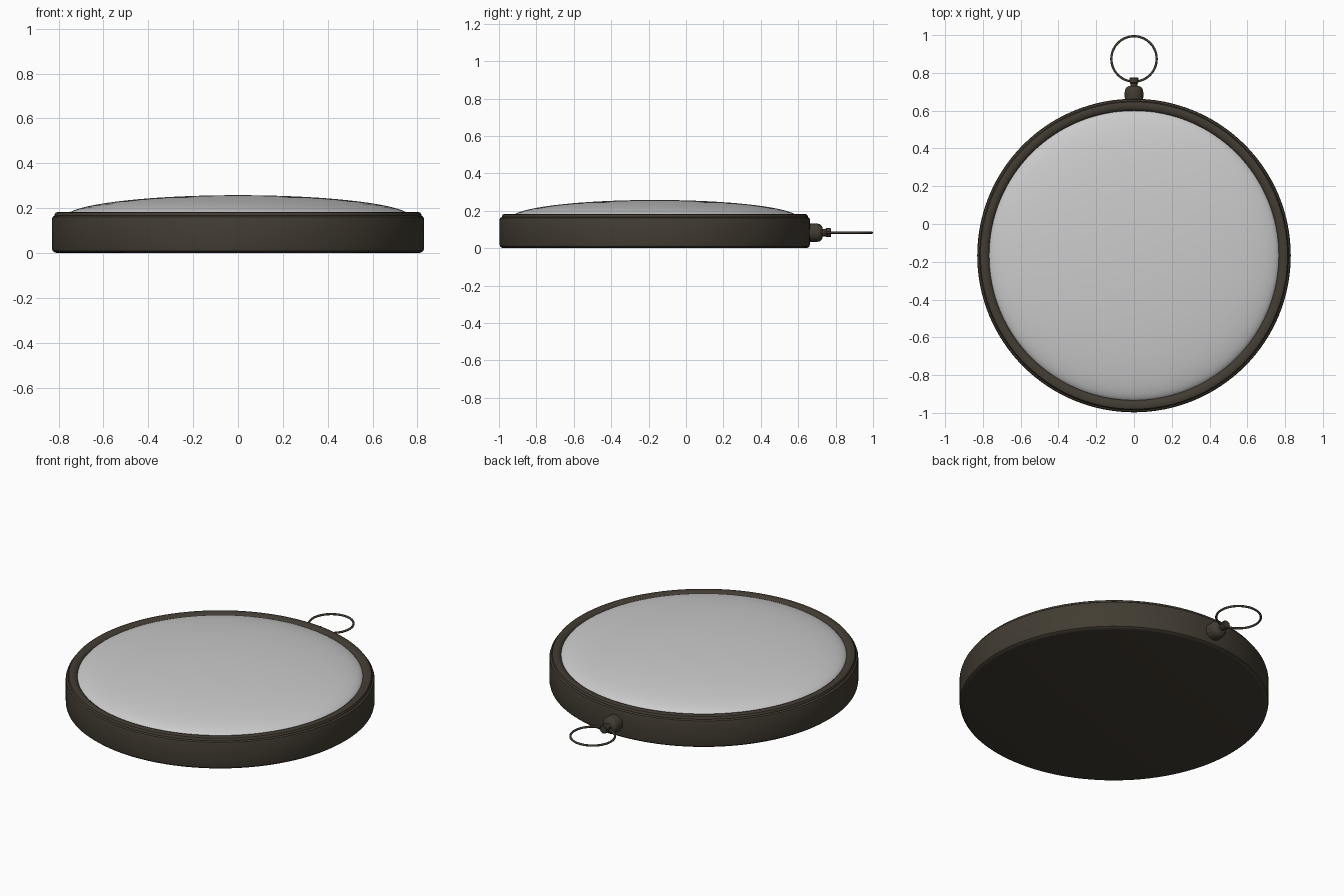
import bpy
import math
from mathutils import Matrix

if "Cube" in bpy.data.objects:
    bpy.data.objects.remove(bpy.data.objects["Cube"])

CY = -0.167      # centre of the round case
AXIS_Z = 0.083   # height of the crown and ring


def material(name, color):
    m = bpy.data.materials.new(name)
    m.diffuse_color = color
    m.use_nodes = True
    m.node_tree.nodes["Principled BSDF"].inputs["Base Color"].default_value = m.diffuse_color
    return m


def lathe(name, profile, steps, matrix, mat=None):
    """Spin (radius, height) points around local z; radius 0 makes a pole."""
    verts, rings, faces = [], [], []
    for r, h in profile:
        n = 1 if r == 0 else steps
        rings.append(range(len(verts), len(verts) + n))
        for i in range(n):
            a = 2 * math.pi * i / steps
            verts.append((r * math.cos(a), r * math.sin(a), h))
    for a, b in zip(rings, rings[1:]):
        for i in range(steps):
            j = (i + 1) % steps
            quad = [a[i % len(a)], a[j % len(a)], b[j % len(b)], b[i % len(b)]]
            faces.append(list(dict.fromkeys(quad)))
    mesh = bpy.data.meshes.new(name)
    mesh.from_pydata(verts, [], faces)
    ob = bpy.data.objects.new(name, mesh)
    bpy.context.collection.objects.link(ob)
    mesh.transform(matrix)
    finish(ob, mat)
    return ob


def finish(ob, mat):
    if mat:
        ob.data.materials.append(mat)
    bpy.ops.object.select_all(action='DESELECT')
    ob.select_set(True)
    bpy.context.view_layer.objects.active = ob
    bpy.ops.object.shade_smooth_by_angle(angle=math.radians(35))


metal = material("dark_bronze", (0.055, 0.046, 0.032, 1))
upright = Matrix.Translation((0, CY, 0))
sideways = Matrix.Translation((0, 0, AXIS_Z)) @ Matrix.Rotation(-math.pi / 2, 4, 'X')

# Case body with flat back, rounded edges and a seat under the glass
lathe("case", [(0, 0), (0.805, 0), (0.818, 0.003), (0.827, 0.01), (0.83, 0.022),
               (0.83, 0.152), (0.827, 0.161), (0.82, 0.166), (0.808, 0.168),
               (0.76, 0.168), (0.755, 0.15), (0, 0.15)], 128, upright, metal)

# Bezel ring around the glass
lathe("bezel", [(0.818, 0.162), (0.818, 0.172), (0.813, 0.18), (0.804, 0.183),
                (0.79, 0.183), (0.778, 0.18), (0.768, 0.172), (0.763, 0.16)],
      128, upright, metal)

# Domed glass
dome = [(0.77 * math.cos(t), 0.16 + 0.098 * math.sin(t))
        for t in (math.pi / 2 * i / 20 for i in range(20))]
lathe("glass", dome + [(0, 0.258)], 128, upright)

# Crown and the small neck that holds the ring
lathe("crown", [(0, 0.63), (0.047, 0.63), (0.049, 0.67), (0.049, 0.7), (0.046, 0.715),
                (0.038, 0.725), (0.025, 0.731), (0, 0.731)], 32, sideways, metal)
lathe("crown_neck", [(0, 0.72), (0.019, 0.725), (0.019, 0.744), (0.024, 0.75),
                     (0.024, 0.772), (0.021, 0.776), (0, 0.776)], 24, sideways, metal)

# Hanging ring
bpy.ops.mesh.primitive_torus_add(location=(0, 0.874, AXIS_Z), major_radius=0.12,
                                 minor_radius=0.006, major_segments=64, minor_segments=12)
ring = bpy.context.object
ring.name = "hanging_ring"
finish(ring, metal)
